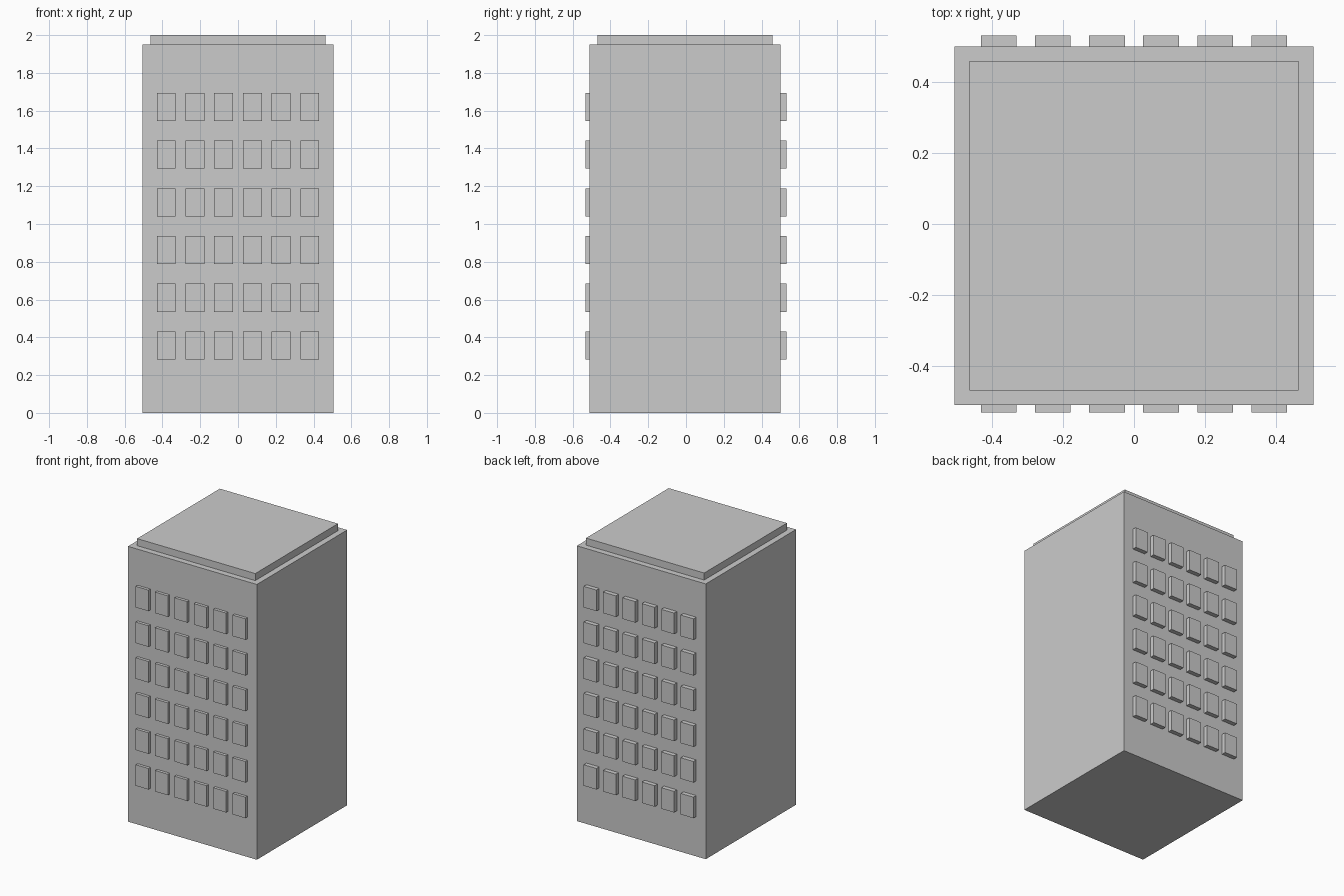
import bpy

if "Cube" in bpy.data.objects:
    bpy.data.objects.remove(bpy.data.objects["Cube"])


def box(name, x, y, z):
    """Axis-aligned box from (min, max) ranges."""
    lo, hi = zip(x, y, z)
    bpy.ops.mesh.primitive_cube_add(size=1, location=[(a + b) / 2 for a, b in zip(lo, hi)])
    obj = bpy.context.object
    obj.name = name
    obj.scale = [b - a for a, b in zip(lo, hi)]
    bpy.ops.object.transform_apply(location=False, rotation=False, scale=True)
    return obj


def repeat(obj, count, step):
    mod = obj.modifiers.new("Repeat", 'ARRAY')
    mod.count = count
    mod.use_relative_offset = False
    mod.use_constant_offset = True
    mod.constant_offset_displace = step


# Main tower block, slightly off centre in depth
box("tower_body", (-0.505, 0.505), (-0.51, 0.50), (0, 1.95))

# Raised roof slab
box("roof_slab", (-0.463, 0.463), (-0.468, 0.458), (1.95, 2.0))

# Grids of six by six protruding windows on the front and back walls
for name, depth in (("front_windows", (-0.531, -0.49)), ("back_windows", (0.48, 0.531))):
    windows = box(name, (-0.43, -0.33), depth, (0.282, 0.431))
    repeat(windows, 6, (0.152, 0, 0))
    repeat(windows, 6, (0, 0, 0.2527))
